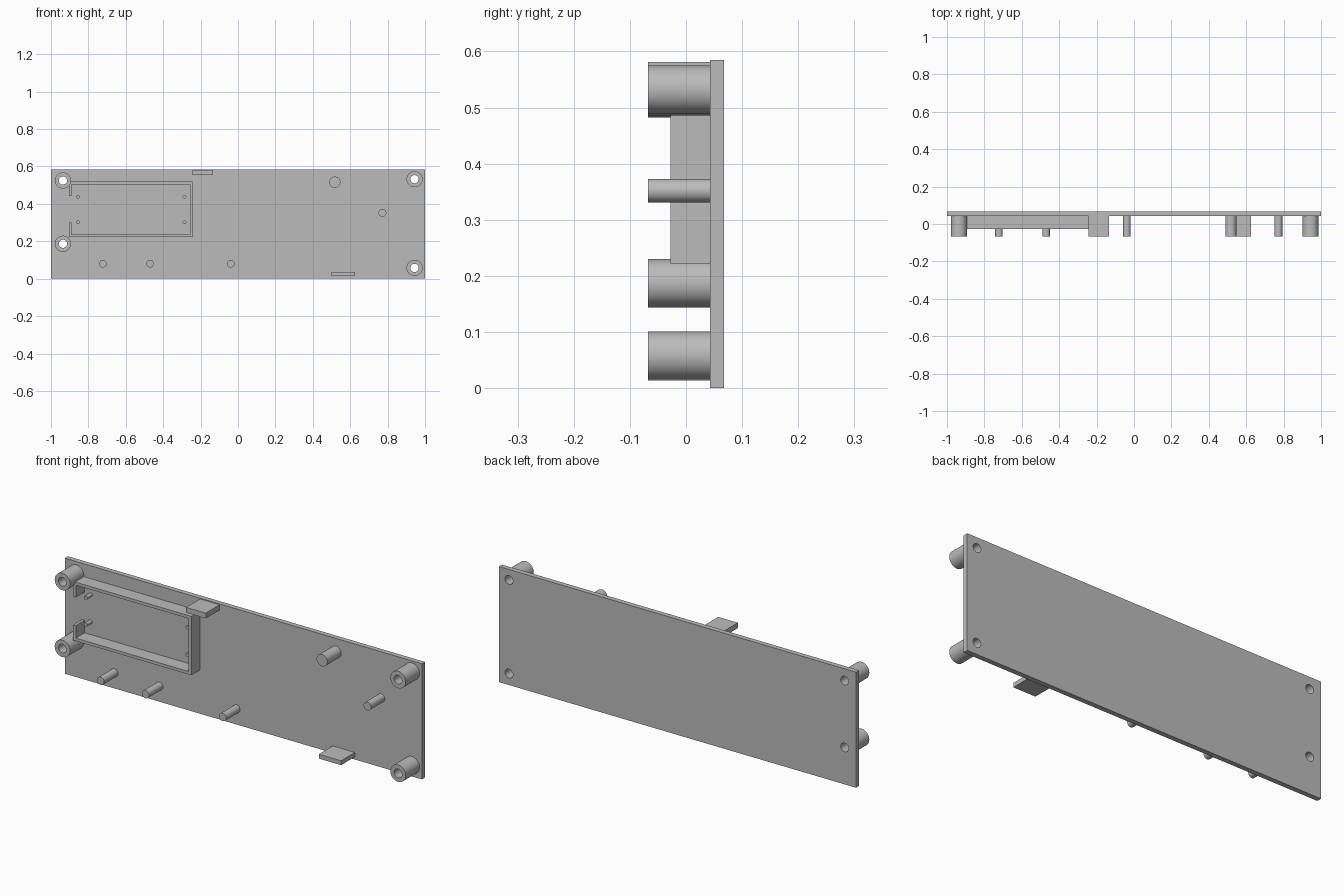
import bpy
import bmesh
import math
from mathutils import Matrix

cube = bpy.data.objects.get("Cube")
if cube:
    bpy.data.objects.remove(cube, do_unlink=True)

PLATE_FRONT, PLATE_BACK = 0.043, 0.068
TIP = -0.068          # front end of the bosses, pins and tabs
RIM = -0.028          # front edge of the tray wall

grey = bpy.data.materials.new("plain grey")
grey.use_nodes = True
colour = (0.5, 0.5, 0.5, 1)
grey.diffuse_color = colour
grey.node_tree.nodes["Principled BSDF"].inputs["Base Color"].default_value = colour


def add_object(name, bm):
    bmesh.ops.recalc_face_normals(bm, faces=bm.faces)
    mesh = bpy.data.meshes.new(name)
    bm.to_mesh(mesh)
    bm.free()
    mesh.materials.append(grey)
    obj = bpy.data.objects.new(name, mesh)
    bpy.context.collection.objects.link(obj)
    return obj


def box(name, x0, x1, y0, y1, z0, z1):
    bm = bmesh.new()
    centre = Matrix.Translation(((x0 + x1) / 2, (y0 + y1) / 2, (z0 + z1) / 2))
    size = Matrix.Diagonal((x1 - x0, y1 - y0, z1 - z0, 1))
    bmesh.ops.create_cube(bm, size=1, matrix=centre @ size)
    return add_object(name, bm)


def prism(name, outline, y0, y1):
    """Extrude an x-z outline along y."""
    bm = bmesh.new()
    face = bm.faces.new([bm.verts.new((x, y0, z)) for x, z in outline])
    sides = bmesh.ops.extrude_face_region(bm, geom=[face], use_keep_orig=True)
    moved = [v for v in sides["geom"] if isinstance(v, bmesh.types.BMVert)]
    bmesh.ops.translate(bm, verts=moved, vec=(0, y1 - y0, 0))
    return add_object(name, bm)


def rod(name, x, z, radius, y0, y1, segments=48):
    bm = bmesh.new()
    place = Matrix.Translation((x, (y0 + y1) / 2, z)) @ Matrix.Rotation(math.pi / 2, 4, "X")
    bmesh.ops.create_cone(bm, cap_ends=True, segments=segments, radius1=radius,
                          radius2=radius, depth=y1 - y0, matrix=place)
    return add_object(name, bm)


def smooth(obj):
    bpy.ops.object.select_all(action="DESELECT")
    obj.select_set(True)
    bpy.context.view_layer.objects.active = obj
    bpy.ops.object.shade_smooth_by_angle(angle=math.radians(35))


def drill(obj, cutter):
    bpy.context.view_layer.objects.active = obj
    mod = obj.modifiers.new("hole", "BOOLEAN")
    mod.operation, mod.solver, mod.object = "DIFFERENCE", "EXACT", cutter
    bpy.ops.object.modifier_apply(modifier=mod.name)


# Back plate and hollow mounting bosses, drilled right through
plate = box("back_plate", -1, 1, PLATE_FRONT, PLATE_BACK, 0, 0.585)
bosses = {"upper_right": (-0.936, 0.525), "lower_right": (-0.936, 0.187),
          "upper_left": (0.944, 0.532), "lower_left": (0.944, 0.058)}
for side, (x, z) in bosses.items():
    boss = rod(side + "_boss", x, z, 0.043, TIP, PLATE_FRONT)
    cutter = rod("hole_cutter", x, z, 0.022, -0.2, 0.2)
    cutter.hide_render = True
    drill(boss, cutter)
    drill(plate, cutter)
    bpy.data.objects.remove(cutter, do_unlink=True)
    smooth(boss)
smooth(plate)

# Tray wall: one thin C-shaped strip, open in the middle of its outer end
X0, X1, Z0, Z1, T = -0.904, -0.242, 0.222, 0.52, 0.015
GAP_LOW, GAP_HIGH = 0.30, 0.443
outline = [(X0, GAP_HIGH), (X0, Z1), (X1, Z1), (X1, Z0), (X0, Z0), (X0, GAP_LOW),
           (X0 + T, GAP_LOW), (X0 + T, Z0 + T), (X1 - T, Z0 + T),
           (X1 - T, Z1 - T), (X0 + T, Z1 - T), (X0 + T, GAP_HIGH)]
prism("tray_wall", outline, RIM, PLATE_FRONT)

# Small locating pegs inside the tray
for i, x in enumerate((-0.856, -0.286)):
    for j, z in enumerate((0.302, 0.438)):
        smooth(rod(f"tray_peg_{i}_{j}", x, z, 0.01, 0.003, PLATE_FRONT, 24))

# Support pins
for i, x in enumerate((-0.722, -0.47, -0.038)):
    smooth(rod(f"lower_pin_{i}", x, 0.08, 0.02, TIP, PLATE_FRONT, 32))
smooth(rod("side_pin", 0.772, 0.352, 0.021, TIP, PLATE_FRONT, 32))
smooth(rod("upper_pin", 0.518, 0.516, 0.03, TIP, PLATE_FRONT, 32))

# Flat clip tabs
box("upper_tab", -0.243, -0.133, TIP, PLATE_FRONT, 0.554, 0.581)
box("lower_tab", 0.5, 0.625, TIP, PLATE_FRONT, 0.014, 0.036)
